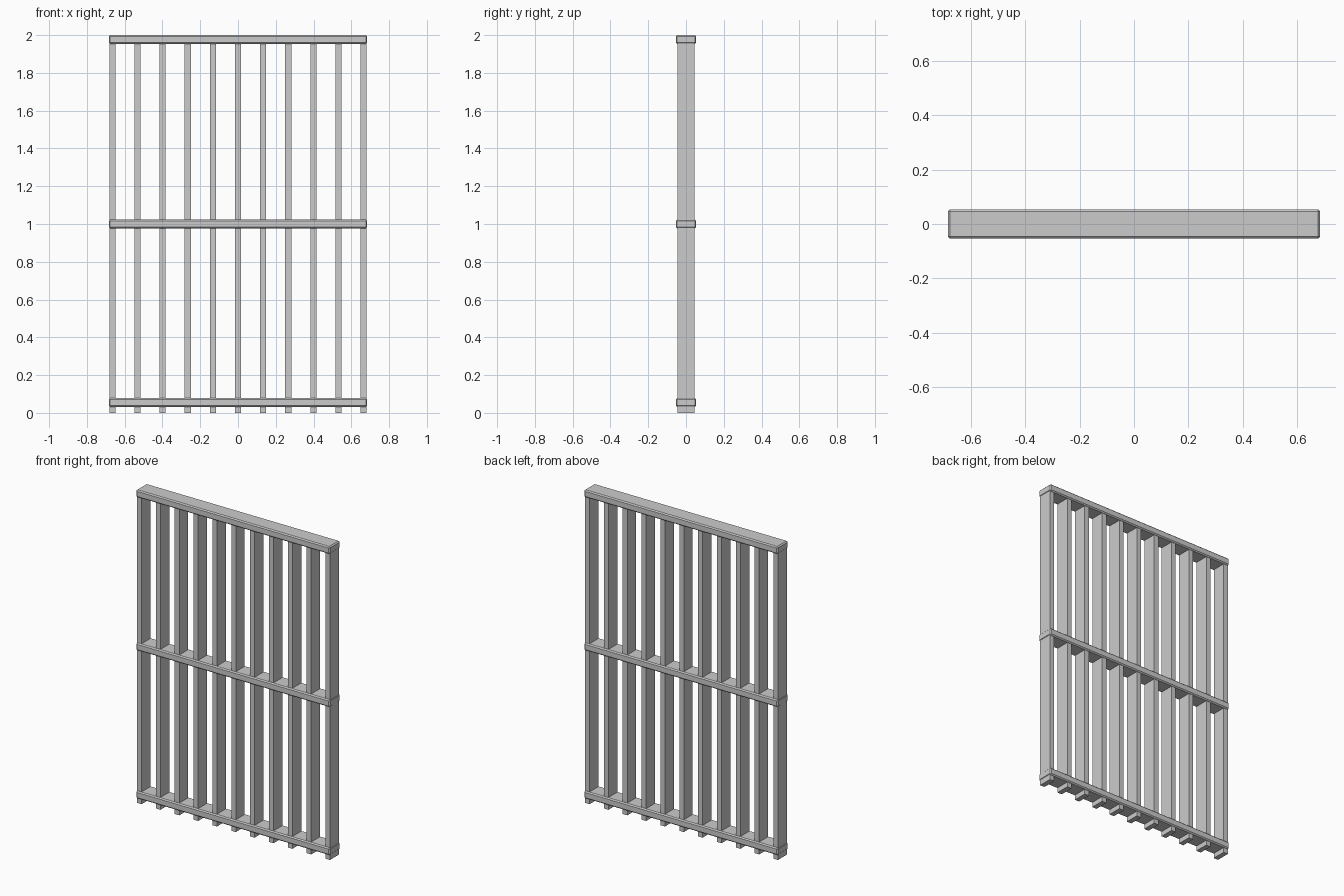
import bpy

if "Cube" in bpy.data.objects:
    bpy.data.objects.remove(bpy.data.objects["Cube"])

BAR_COUNT = 11
SPACING = 0.133
RAIL_H = 0.047


def box(name, size, center, bevel=0.0):
    bpy.ops.mesh.primitive_cube_add(size=1, location=center)
    ob = bpy.context.object
    ob.name = name
    ob.scale = size
    bpy.ops.object.transform_apply(location=False, rotation=False, scale=True)
    if bevel:
        mod = ob.modifiers.new("chamfer", 'BEVEL')
        mod.width = bevel
        mod.segments = 1
    return ob


# Upright flat bars, running from the floor into the top rail
bar_top = 1.97
for i in range(BAR_COUNT):
    x = (i - (BAR_COUNT - 1) / 2) * SPACING
    box(f"upright_bar_{i + 1}", (0.032, 0.09, bar_top), (x, 0, bar_top / 2))

# Horizontal rails with chamfered edges
for name, z in (("bottom_rail", 0.055),
                ("middle_rail", 1.0),
                ("top_rail", 2 - RAIL_H / 2)):
    box(name, (1.368, 0.107, RAIL_H), (0, 0, z), bevel=0.007)
